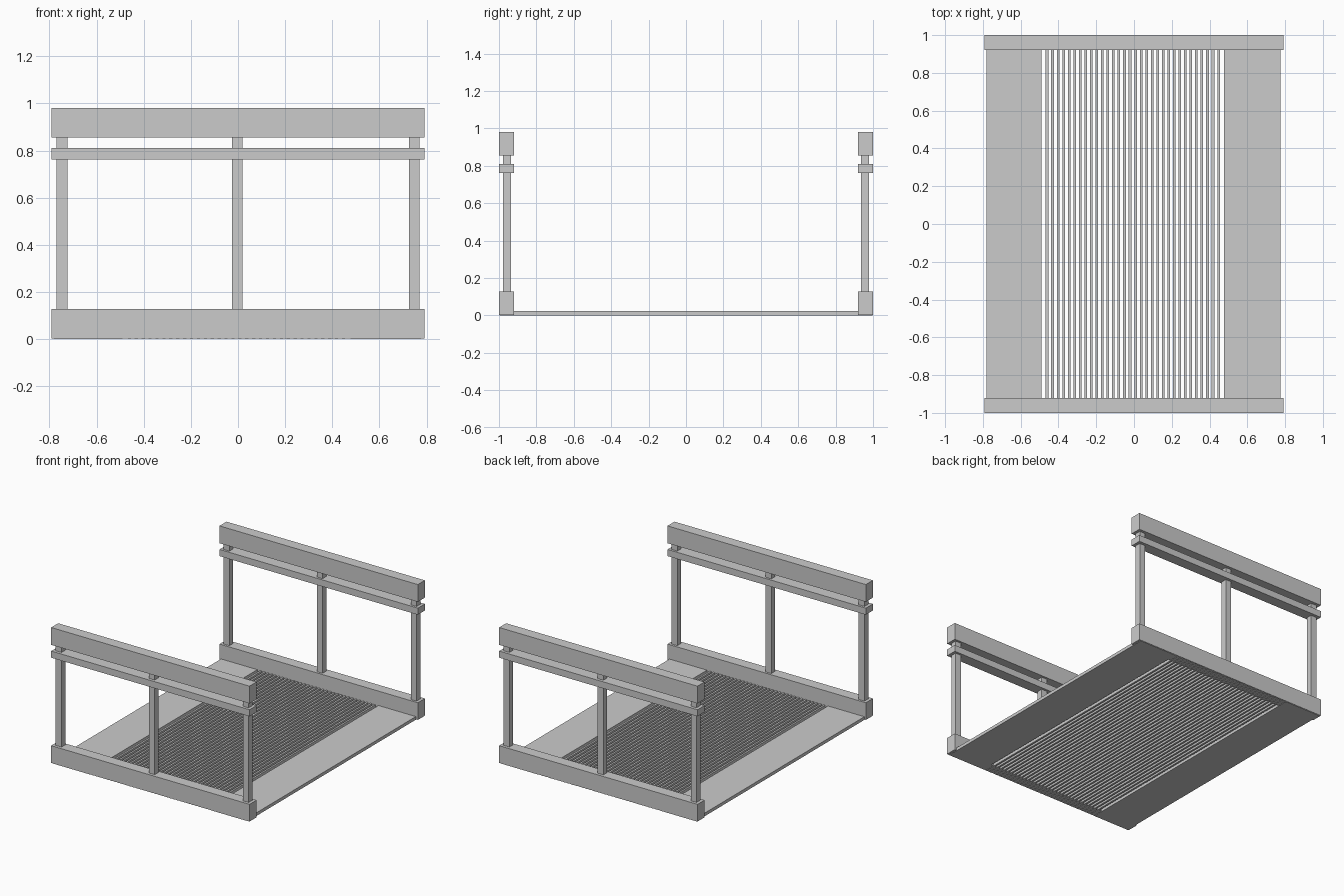
import bpy
import bmesh

if "Cube" in bpy.data.objects:
    bpy.data.objects.remove(bpy.data.objects["Cube"])


def box(bm, x0, x1, y0, y1, z0, z1):
    v = [bm.verts.new((x, y, z)) for x in (x0, x1) for y in (y0, y1) for z in (z0, z1)]
    for f in ((0, 1, 3, 2), (4, 6, 7, 5), (0, 4, 5, 1), (2, 3, 7, 6), (0, 2, 6, 4), (1, 5, 7, 3)):
        bm.faces.new([v[i] for i in f])


def make(name, boxes):
    bm = bmesh.new()
    for b in boxes:
        box(bm, *b)
    bmesh.ops.recalc_face_normals(bm, faces=bm.faces)
    mesh = bpy.data.meshes.new(name)
    bm.to_mesh(mesh)
    bm.free()
    obj = bpy.data.objects.new(name, mesh)
    bpy.context.collection.objects.link(obj)
    return obj


# Side railings: base beam, middle rail, top rail and three posts on each side
for side, s in (("front", -1), ("back", 1)):
    def span(a, b):
        return sorted((s * a, s * b))

    for part, z0, z1 in (("base_beam", 0.003, 0.127), ("middle_rail", 0.762, 0.81),
                         ("top_rail", 0.855, 0.98)):
        make(f"{side}_{part}", [(-0.792, 0.792, *span(0.92, 1.0), z0, z1)])
    for part, x in (("left", -0.747), ("middle", -0.003), ("right", 0.748)):
        make(f"{side}_{part}_post",
             [(x - 0.023, x + 0.023, *span(0.936, 0.979), 0.1, 0.87)])

# Solid floor plates at both ends
L, R = -0.49, 0.477
Y, TOP = 0.997, 0.023
make("left_floor_plate", [(-0.78, L, -Y, Y, 0, TOP)])
make("right_floor_plate", [(R, 0.776, -Y, Y, 0, TOP)])

# Narrow floor slats between the plates
COUNT, HALF = 32, 0.0068
pitch = (R - L) / (COUNT + 1)
make("floor_slats", [(L + pitch * i - HALF, L + pitch * i + HALF, -Y, Y, 0, TOP)
                     for i in range(1, COUNT + 1)])
